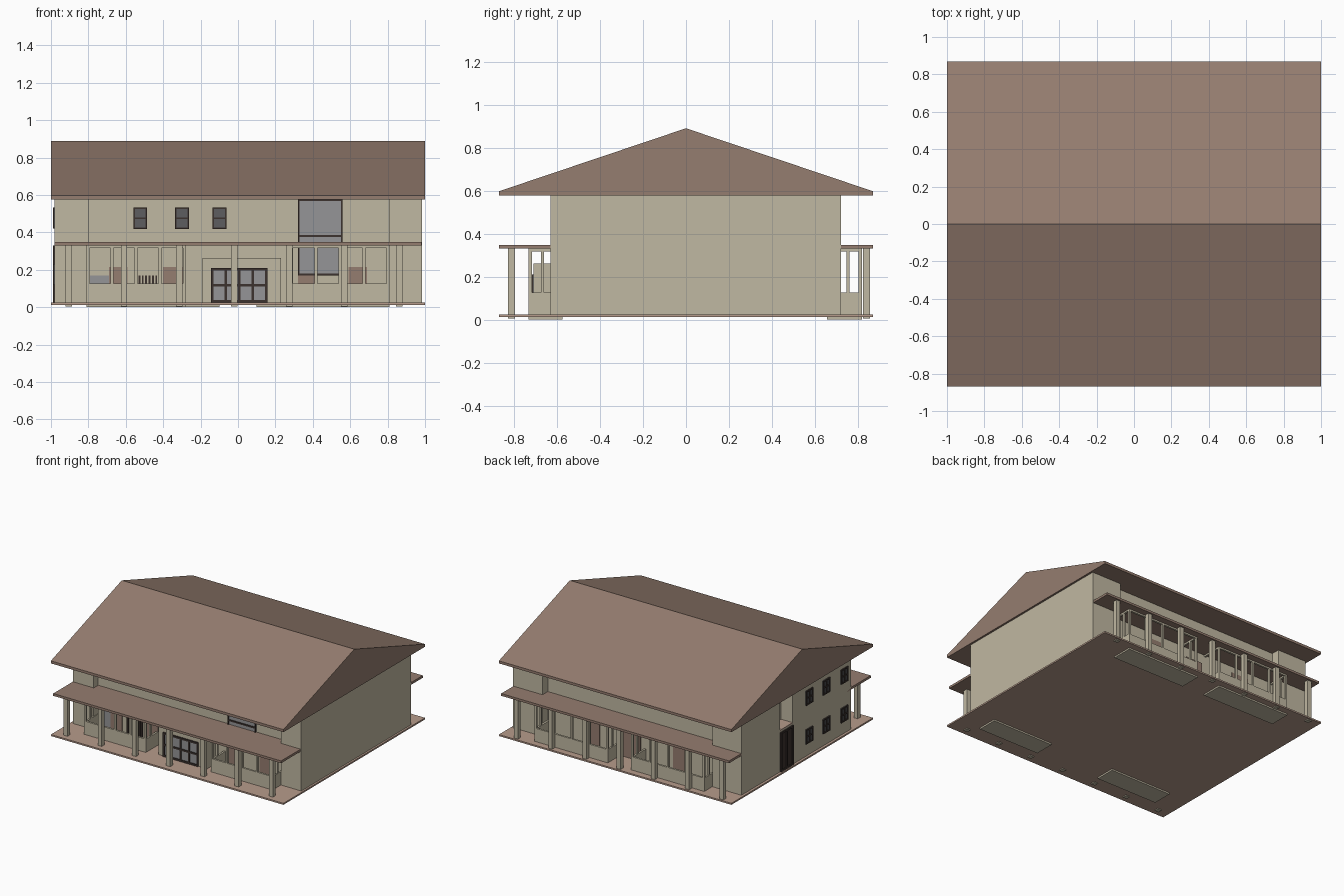
import bpy, bmesh
from mathutils import Vector

if "Cube" in bpy.data.objects:
    bpy.data.objects.remove(bpy.data.objects["Cube"])


def material(name, r, g, b):
    m = bpy.data.materials.new(name)
    m.diffuse_color = (r, g, b, 1)
    m.use_nodes = True
    m.node_tree.nodes["Principled BSDF"].inputs["Base Color"].default_value = m.diffuse_color
    return m


CREAM = material("cream_render", .53, .48, .36)
BROWN = material("brown_roof", .30, .205, .16)
FLOOR = material("terracotta_floor", .47, .33, .26)
DARK = material("dark_frame", .045, .032, .028)
GLASS = material("grey_glass", .30, .30, .31)
SMOKE = material("smoked_glass", .11, .11, .115)


def prism(name, points, offset, mat):
    """Extrude a closed 3D outline by an offset."""
    bm = bmesh.new()
    face = bm.faces.new([bm.verts.new(p) for p in points])
    ext = bmesh.ops.extrude_face_region(bm, geom=[face], use_keep_orig=True)
    bmesh.ops.translate(bm, vec=Vector(offset),
                        verts=[g for g in ext["geom"] if isinstance(g, bmesh.types.BMVert)])
    bmesh.ops.recalc_face_normals(bm, faces=bm.faces)
    me = bpy.data.meshes.new(name)
    bm.to_mesh(me)
    bm.free()
    me.materials.append(mat)
    ob = bpy.data.objects.new(name, me)
    bpy.context.collection.objects.link(ob)
    return ob


def box(name, x0, x1, y0, y1, z0, z1, mat):
    return prism(name, [(x0, y0, z0), (x1, y0, z0), (x1, y1, z0), (x0, y1, z0)],
                 (0, 0, z1 - z0), mat)


def oriented(name, side, u0, u1, plane, d, z0, z1, mat):
    """Thin box on a wall plane, standing d proud: side 'f', 'b' or 'l'."""
    if side == 'l':
        return box(name, plane - d, plane + .002, u0, u1, z0, z1, mat)
    if side == 'f':
        return box(name, u0, u1, plane - d, plane + .002, z0, z1, mat)
    return box(name, u0, u1, plane - .002, plane + d, z0, z1, mat)


def glazed(name, side, u0, u1, z0, z1, plane, cols, rows, pane, t=.01):
    """Raised frame bars with panes set between them."""
    oriented(name + "_pane", side, u0, u1, plane, .004, z0, z1, pane)
    for i in range(cols + 1):
        u = u0 + (u1 - u0 - t) * i / cols
        oriented(name + "_stile", side, u, u + t, plane, .01, z0, z1, DARK)
    for j in range(rows + 1):
        z = z0 + (z1 - z0 - t) * j / rows
        oriented(name + "_rail", side, u0, u1, plane, .01, z, z + t, DARK)


FRONT, BACK = -.575, .655      # recessed wall planes

# ground slab
box("ground_slab", -1, 1, -.87, .87, .012, .024, FLOOR)

# house body: plan with recessed front and back; upper storey has a side balcony notch
ring = [(-.98, -.63), (-.80, -.63), (-.80, FRONT), (.81, FRONT), (.81, -.63), (.985, -.63),
        (.985, .72), (.73, .72), (.73, BACK), (-.73, BACK), (-.73, .72), (-.98, .72)]
notch = [(-.98, .245), (-.88, .245), (-.88, .09), (-.98, .09)]
prism("lower_walls", [(x, y, .02) for x, y in ring], (0, 0, .32), CREAM)
prism("upper_walls", [(x, y, .34) for x, y in ring + notch], (0, 0, .24), CREAM)
box("balcony_floor", -.98, -.88, .09, .245, .335, .348, FLOOR)

# main gable roof with a shallow fascia
prism("gable_roof", [(-1, -.87, .577), (-1, .87, .577), (-1, .87, .597),
                     (-1, 0, .89), (-1, -.87, .597)], (2, 0, 0), BROWN)

# porch roofs and columns
box("front_porch_roof", -.98, .98, -.87, FRONT, .33, .348, BROWN)
box("back_porch_roof", -.98, .98, BACK, .87, .33, .348, BROWN)
for i in range(7):
    x = -.904 + .2945 * i
    box("front_column", x - .017, x + .017, -.828, -.794, .005, .332, CREAM)
    box("back_column", x - .017, x + .017, .824, .856, .005, .332, CREAM)


# open bays: floor, knee walls, posts and head beam
def bay(name, x0, x1, wall, outer):
    s = 1 if outer > wall else -1
    t = .015

    def part(label, xa, xb, ya, yb, za, zb, mat=CREAM):
        box(name + label, xa, xb, min(ya, yb), max(ya, yb), za, zb, mat)

    part("_floor", x0, x1, wall, outer, 0, .03)
    for za, zb in ((.02, .127), (.318, .332)):
        part("_front_band", x0, x1, outer - s * t, outer, za, zb)
        for x in (x0, x1 - t):
            part("_side_band", x, x + t, wall, outer - s * t, za, zb)
    for i in range(5):
        x = x0 + (x1 - x0 - t) * i / 4
        part("_post", x, x + t, outer - s * t, outer, .12, .325)
    mid = outer - s * .073
    for x in (x0, x1 - t):
        part("_side_post", x, x + t, mid, mid + s * t, .12, .325)


bay("front_left_bay", -.81, -.28, FRONT, -.732)
bay("front_right_bay", .28, .81, FRONT, -.732)
bay("back_right_bay", .10, .73, BACK, .818)
bay("back_left_bay", -.73, -.10, BACK, .818)

# brown panels and slats inside the bays
for a, b in ((-.69, -.59), (-.40, -.28), (.32, .42), (.59, .69)):
    top = .17 if a == .32 else .215
    oriented("front_panel", 'f', a, b, FRONT, .006, .03, top, BROWN)
oriented("front_grey_panel", 'f', -.79, -.69, FRONT, .006, .03, .17, GLASS)
for i in range(8):
    x = -.55 + i * .018
    oriented("slat", 'f', x, x + .01, FRONT, .008, .03, .17, DARK)
for a, b in ((-.50, -.35), (.28, .42)):
    oriented("back_panel", 'b', a, b, BACK, .006, .03, .28, BROWN)
oriented("back_door", 'b', -.07, .07, BACK, .01, .024, .25, BROWN)

# entrance block and glazed doors
box("entrance_block", -.19, .23, -.708, FRONT, .02, .262, CREAM)
glazed("entrance_door", 'f', -.145, .158, .024, .21, -.708, 4, 2, GLASS, .014)

# tall stair window
glazed("stair_window", 'f', .32, .56, .17, .577, FRONT, 1, 1, GLASS)
oriented("stair_window_bar", 'f', .32, .56, FRONT, .01, .375, .387, DARK)

# small windows: upper front row, two rows on the left side
for x in (-.523, -.30, -.098):
    glazed("front_window", 'f', x - .037, x + .037, .418, .533, FRONT, 1, 2, SMOKE, .008)
for y in (-.11, -.32, -.54):
    for z in (.12, .42):
        glazed("side_window", 'l', y - .042, y + .042, z, z + .112, -.98, 2, 2, SMOKE)

# left side door
glazed("side_door", 'l', .09, .245, .024, .33, -.98, 2, 1, DARK, .014)
